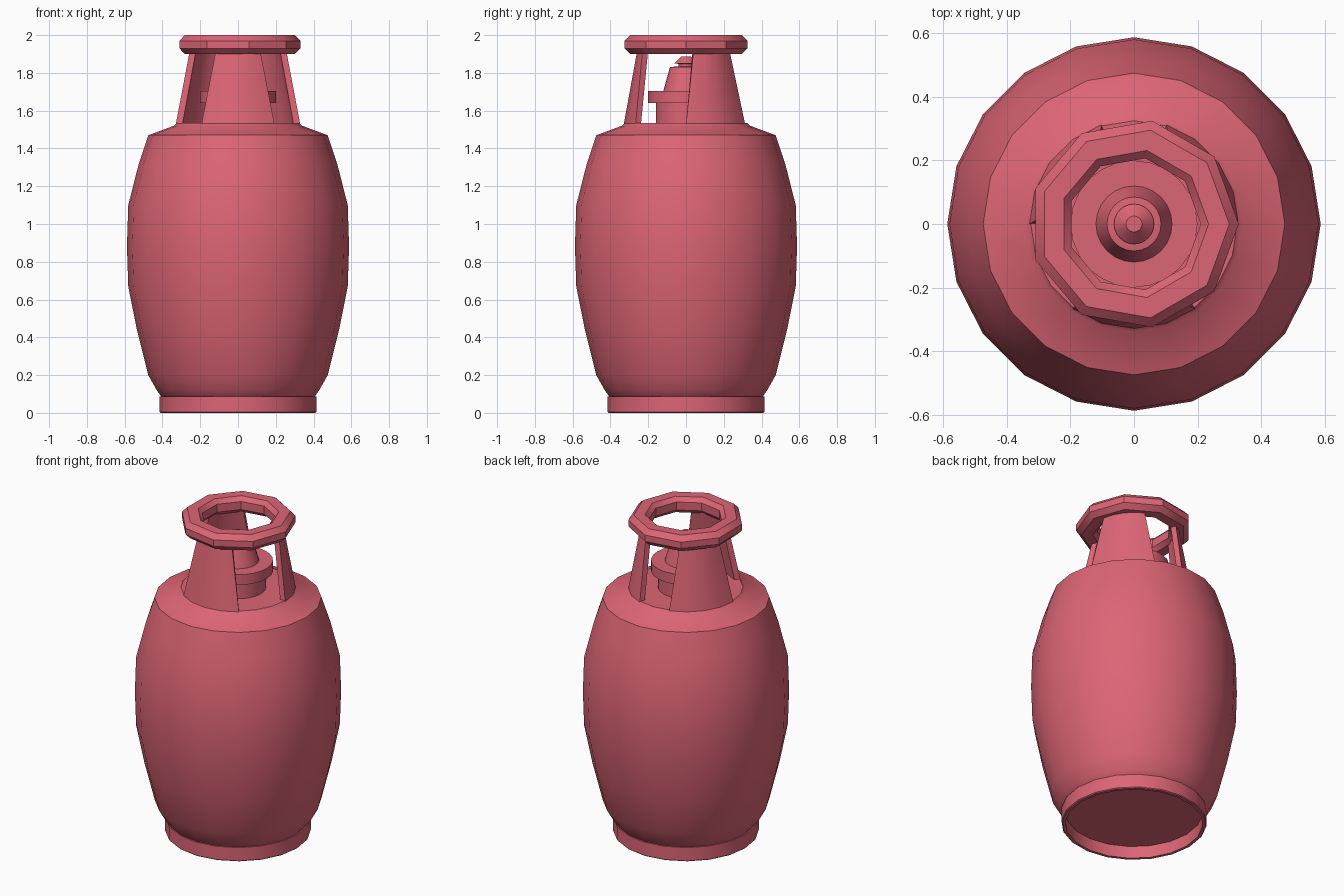
import bpy, bmesh, math

if "Cube" in bpy.data.objects:
    bpy.data.objects.remove(bpy.data.objects["Cube"])

paint = bpy.data.materials.new("red_paint")
paint.diffuse_color = (0.72, 0.13, 0.18, 1)
paint.use_nodes = True
paint.node_tree.nodes["Principled BSDF"].inputs["Base Color"].default_value = paint.diffuse_color


def finish(name, bm, angle=32):
    bmesh.ops.recalc_face_normals(bm, faces=bm.faces)
    me = bpy.data.meshes.new(name)
    bm.to_mesh(me)
    bm.free()
    ob = bpy.data.objects.new(name, me)
    bpy.context.collection.objects.link(ob)
    me.materials.append(paint)
    bpy.ops.object.select_all(action='DESELECT')
    ob.select_set(True)
    bpy.context.view_layer.objects.active = ob
    bpy.ops.object.shade_smooth_by_angle(angle=math.radians(angle))
    return ob


def lathe(name, profile, sides, closed=False):
    """Revolve (radius, z) points; open profiles get capped at both ends."""
    bm = bmesh.new()
    rings = []
    for r, z in profile:
        rings.append([bm.verts.new((r * math.cos(2 * math.pi * i / sides),
                                    r * math.sin(2 * math.pi * i / sides), z))
                      for i in range(sides)])
    pairs = list(zip(rings, rings[1:]))
    if closed:
        pairs.append((rings[-1], rings[0]))
    else:
        bm.faces.new(rings[0])
        bm.faces.new(rings[-1])
    for a, b in pairs:
        for i in range(sides):
            j = (i + 1) % sides
            bm.faces.new((a[i], a[j], b[j], b[i]))
    return finish(name, bm)


def panel(name, centre):
    """Curved, tapered guard plate around the valve."""
    bm = bmesh.new()
    steps, sections = 4, []
    for i in range(steps + 1):
        t = 2 * i / steps - 1
        section = []
        for r, z, half in ((0.33, 1.525, 36), (0.258, 1.92, 27),
                           (0.225, 1.92, 27), (0.295, 1.525, 36)):
            a = math.radians(centre + t * half)
            section.append(bm.verts.new((r * math.cos(a), r * math.sin(a), z)))
        sections.append(section)
    for a, b in zip(sections, sections[1:]):
        for k in range(4):
            bm.faces.new((a[k], b[k], b[(k + 1) % 4], a[(k + 1) % 4]))
    bm.faces.new(sections[0])
    bm.faces.new(sections[-1])
    return finish(name, bm)


# Barrel-shaped tank
lathe("tank_body", [(0.39, 0.075), (0.405, 0.085), (0.43, 0.12), (0.475, 0.20),
                    (0.535, 0.44), (0.581, 0.67), (0.588, 0.88), (0.581, 1.10),
                    (0.525, 1.32), (0.475, 1.47), (0.34, 1.52), (0.325, 1.535)], 20)

# Hollow foot ring
lathe("foot_ring", [(0.415, 0.005), (0.415, 0.088), (0.392, 0.088),
                    (0.392, 0.0), (0.41, 0.0)], 20, closed=True)

# Three guard plates
for name, centre in (("front_guard", -90), ("right_guard", 36), ("left_guard", 144)):
    panel(name, centre)

# Nine-sided carrying ring
lathe("handle_ring", [(0.33, 1.93), (0.33, 1.97), (0.30, 2.0), (0.235, 2.0),
                      (0.21, 1.975), (0.21, 1.925), (0.235, 1.90), (0.30, 1.90)],
      9, closed=True)

# Valve with flange, tapered neck and cap
lathe("valve_body", [(0.16, 1.53), (0.16, 1.64), (0.20, 1.64), (0.20, 1.705),
                     (0.12, 1.705), (0.085, 1.83), (0.045, 1.835)], 24)
lathe("valve_cap", [(0.04, 1.83), (0.04, 1.848), (0.063, 1.85),
                    (0.025, 1.888)], 24)
